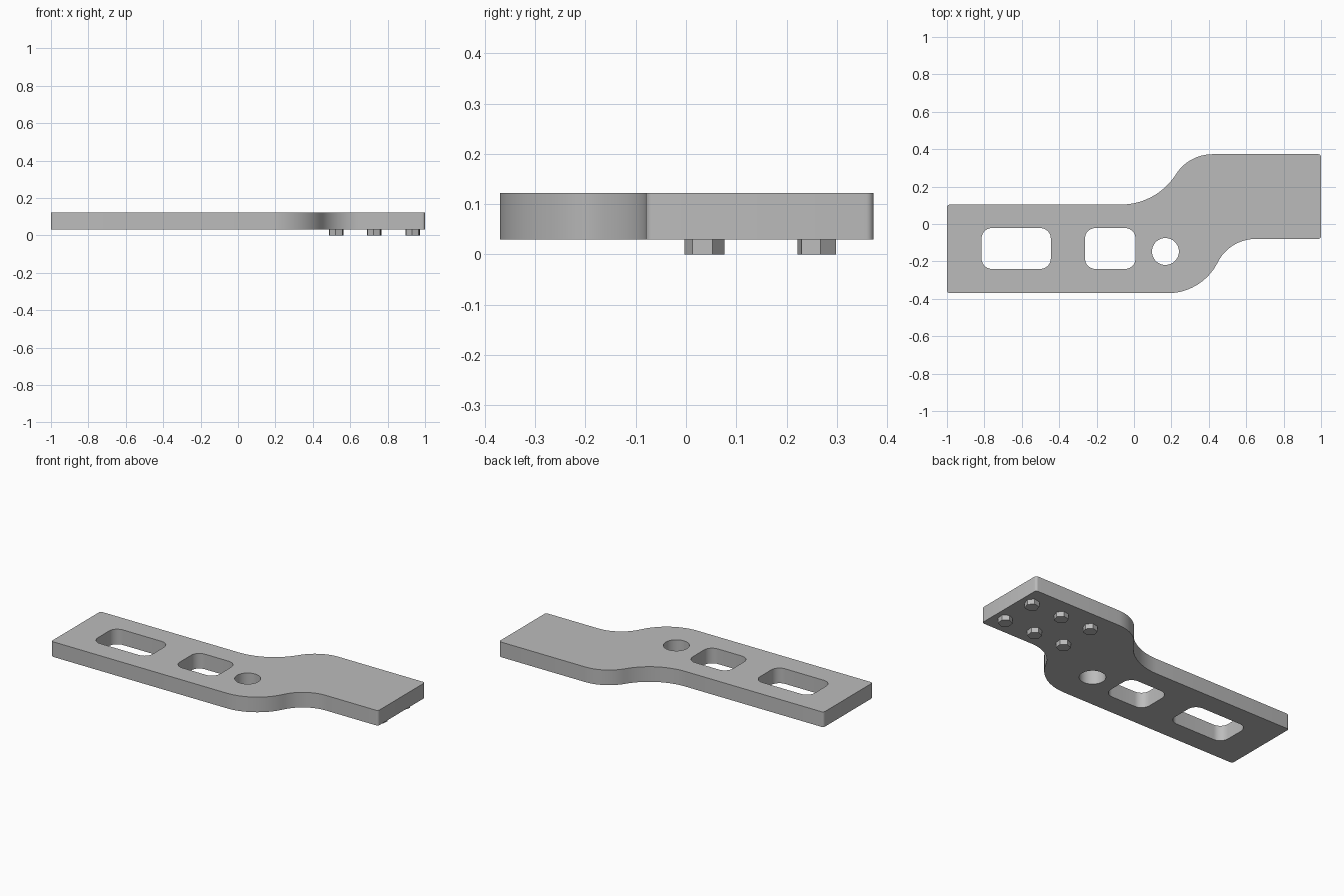
import bpy, bmesh
from math import sin, cos, pi, atan2

cube = bpy.data.objects.get("Cube")
if cube:
    bpy.data.objects.remove(cube, do_unlink=True)

PLATE_BOTTOM, PLATE_TOP = 0.03, 0.122

grey = bpy.data.materials.new("matte grey")
grey.use_nodes = True
COLOUR = (0.5, 0.5, 0.5, 1)
grey.diffuse_color = COLOUR
grey.node_tree.nodes["Principled BSDF"].inputs["Base Color"].default_value = COLOUR


def arc(cx, cy, r, a0, a1, n):
    """Points on an arc, angles in radians."""
    angles = [a0 + (a1 - a0) * i / n for i in range(n + 1)]
    return [(cx + r * cos(a), cy + r * sin(a)) for a in angles]


def s_bend(start, end, share, n=20):
    """Two tangent arcs rising from one horizontal edge to another."""
    (x0, y0), (x1, y1) = start, end
    dx, dy = x1 - x0, y1 - y0
    turn = 2 * atan2(dy, dx)
    total = dx / sin(turn)
    r0, r1 = total * share, total * (1 - share)
    lower = arc(x0, y0 + r0, r0, -pi / 2, -pi / 2 + turn, n)
    upper = arc(x1, y1 - r1, r1, pi / 2 + turn, pi / 2, n)
    return lower + upper[1:]


def rounded_rect(x0, x1, y0, y1, r, n=10):
    pts = []
    for i, (x, y) in enumerate([(x1 - r, y1 - r), (x0 + r, y1 - r),
                                (x0 + r, y0 + r), (x1 - r, y0 + r)]):
        pts += arc(x, y, r, i * pi / 2, (i + 1) * pi / 2, n)
    return pts


def slab(name, loops, z0, z1):
    """Fill an outline with holes and extrude it upward."""
    bm = bmesh.new()
    edges = []
    for loop in loops:
        vs = [bm.verts.new((x, y, z0)) for x, y in loop]
        edges += [bm.edges.new((a, b)) for a, b in zip(vs, vs[1:] + vs[:1])]
    bmesh.ops.triangle_fill(bm, use_beauty=True, use_dissolve=False, edges=edges)
    top = bmesh.ops.extrude_face_region(bm, geom=bm.faces[:])["geom"]
    bmesh.ops.translate(bm, vec=(0, 0, z1 - z0),
                        verts=[g for g in top if isinstance(g, bmesh.types.BMVert)])
    bmesh.ops.recalc_face_normals(bm, faces=bm.faces[:])
    mesh = bpy.data.meshes.new(name)
    bm.to_mesh(mesh)
    bm.free()
    mesh.materials.append(grey)
    obj = bpy.data.objects.new(name, mesh)
    bpy.context.collection.objects.link(obj)
    return obj


# Offset plate outline, counter-clockwise from the front left corner
c = 0.015
outline = arc(-1 + c, -0.37 + c, c, pi, 1.5 * pi, 5)
outline += s_bend((0.18, -0.37), (0.65, -0.08), 0.57)
outline += arc(1 - c, -0.08 + c, c, -pi / 2, 0, 5)
outline += arc(1 - c, 0.373 - c, c, 0, pi / 2, 5)
outline += reversed(s_bend((-0.07, 0.104), (0.42, 0.373), 0.6))
outline += arc(-1 + c, 0.104 - c, c, pi / 2, pi, 5)

# Two slots and a round hole
long_slot = rounded_rect(-0.815, -0.445, -0.24, -0.022, 0.055)
short_slot = rounded_rect(-0.262, 0.008, -0.24, -0.022, 0.055)
round_hole = arc(0.168, -0.147, 0.072, 0, 2 * pi, 48)[:-1]

plate = slab("offset_plate", [outline, long_slot, short_slot, round_hole],
             PLATE_BOTTOM, PLATE_TOP)
bpy.ops.object.select_all(action="DESELECT")
plate.select_set(True)
bpy.context.view_layer.objects.active = plate
bpy.ops.object.shade_smooth_by_angle(angle=pi / 6)

# Hexagonal pegs under the wide end, in two rows of three
for row, y, spin in (("front", 0.037, 1.45), ("rear", 0.26, 0.2)):
    for col, x in (("inner", 0.526), ("middle", 0.728), ("outer", 0.934)):
        hexagon = arc(x, y, 0.04, spin, spin + 2 * pi, 6)[:-1]
        slab(f"{row}_{col}_peg", [hexagon], 0, PLATE_BOTTOM + 0.005)
